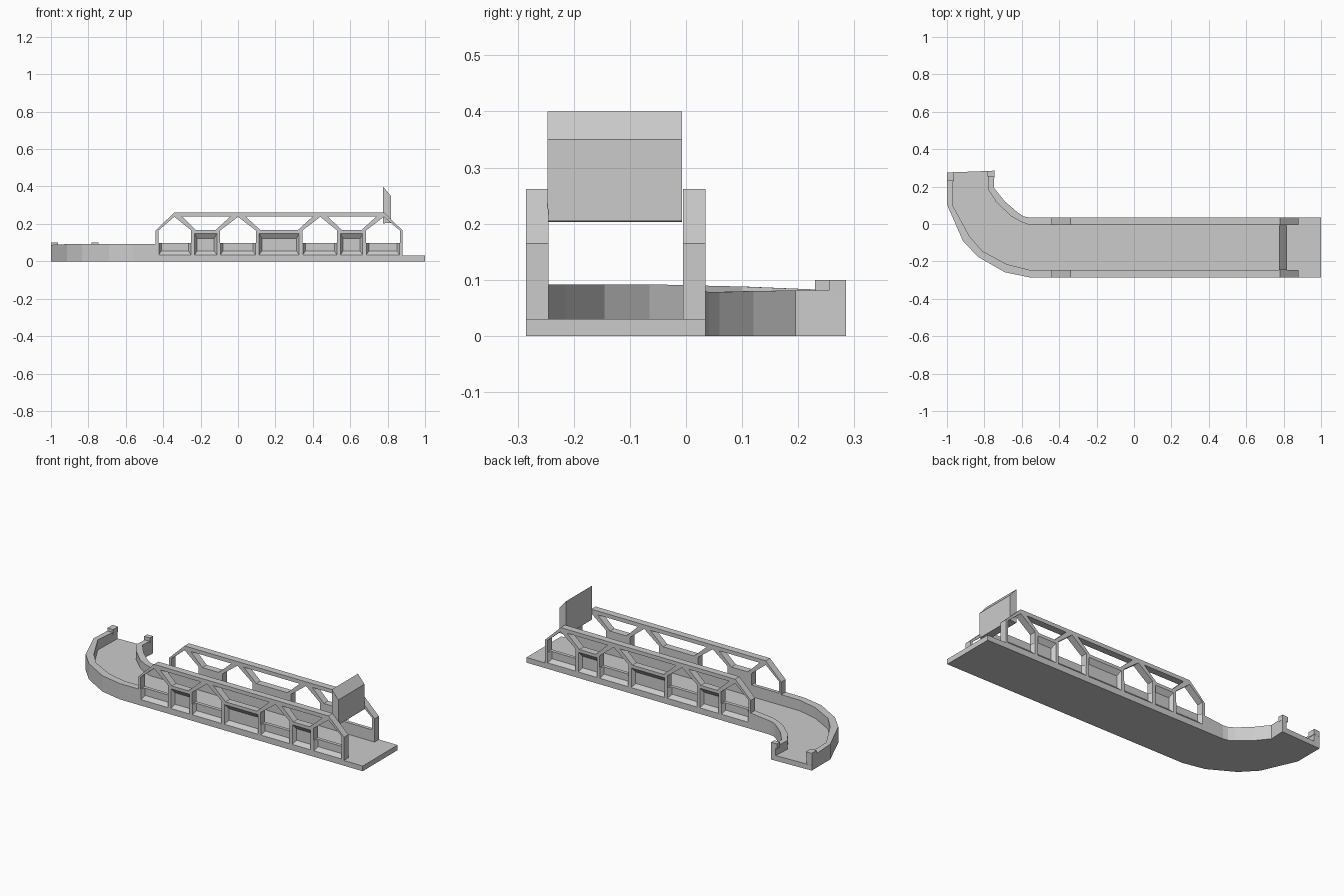
import bpy, bmesh

if "Cube" in bpy.data.objects:
    bpy.data.objects.remove(bpy.data.objects["Cube"])

MID = -0.125   # centre line of the straight span
HALF = 0.16    # half width


def make(name, bm):
    bmesh.ops.recalc_face_normals(bm, faces=bm.faces)
    me = bpy.data.meshes.new(name)
    bm.to_mesh(me)
    bm.free()
    ob = bpy.data.objects.new(name, me)
    bpy.context.collection.objects.link(ob)
    return ob


def loft(bm, a, b):
    """Closed solid between two matching loops of points."""
    va = [bm.verts.new(p) for p in a]
    vb = [bm.verts.new(p) for p in b]
    n = len(a)
    bm.faces.new(va)
    bm.faces.new(vb[::-1])
    for i in range(n):
        bm.faces.new((va[i], vb[i], vb[(i + 1) % n], va[(i + 1) % n]))


def prism_y(bm, pts, y0, y1):
    loft(bm, [(x, y0, z) for x, z in pts], [(x, y1, z) for x, z in pts])


def prism_z(bm, pts, z0, z1):
    loft(bm, [(x, y, z0) for x, y in pts], [(x, y, z1) for x, y in pts])


# Plan outlines of the two kerbs, from the straight part round to the end
outer_out = [(-0.44, -0.285), (-0.56, -0.285), (-0.69, -0.258), (-0.835, -0.175),
             (-0.915, -0.09), (-1, 0.105), (-1, 0.275)]
outer_in = [(-0.44, -0.245), (-0.56, -0.245), (-0.68, -0.215), (-0.81, -0.145),
            (-0.88, -0.065), (-0.97, 0.10), (-0.965, 0.275)]
inner_out = [(-0.44, 0.035), (-0.56, 0.035), (-0.59, 0.041), (-0.62, 0.06),
             (-0.69, 0.12), (-0.75, 0.195), (-0.745, 0.285)]
inner_in = [(-0.44, -0.005), (-0.56, -0.005), (-0.60, 0.01), (-0.655, 0.04),
            (-0.735, 0.115), (-0.78, 0.185), (-0.775, 0.284)]

# Deck
bm = bmesh.new()
prism_z(bm, [(1, -0.285)] + outer_out[1:] + inner_out[:0:-1] + [(1, 0.035)], 0, 0.03)
make("deck", bm)


# Kerbs of the bend
def kerb(name, a, b, heights):
    bm = bmesh.new()
    rings = [[bm.verts.new((*p, 0.03)), bm.verts.new((*p, h)),
              bm.verts.new((*q, h)), bm.verts.new((*q, 0.03))]
             for p, q, h in zip(a, b, heights)]
    for r, s in zip(rings, rings[1:]):
        for i in range(4):
            bm.faces.new((r[i], r[(i + 1) % 4], s[(i + 1) % 4], s[i]))
    bm.faces.new(rings[0])
    bm.faces.new(rings[-1][::-1])
    make(name, bm)


kerb("outer_kerb", outer_out, outer_in, [.092, .092, .092, .092, .092, .088, .081])
kerb("inner_kerb", inner_out, inner_in, [.092, .08, .078, .078, .08, .081, .081])

# End posts
for name, pts in (("outer_end_post", [(-1, .23), (-.963, .23), (-.963, .277), (-1, .275)]),
                  ("inner_end_post", [(-.782, .255), (-.745, .255), (-.745, .285), (-.782, .284)])):
    bm = bmesh.new()
    prism_z(bm, pts, 0.07, 0.1)
    make(name, bm)

# Side truss: solid outline, then cut the openings and recesses
bays = [(-0.425, -0.34, -0.25), (-0.095, 0, 0.095), (0.345, 0.44, 0.53), (0.685, 0.78, 0.865)]
bm = bmesh.new()
prism_y(bm, [(-0.44, 0.03), (-0.44, 0.165), (-0.34, 0.262), (0.78, 0.262),
             (0.88, 0.165), (0.88, 0.03)], -HALF, -HALF + 0.04)
truss = make("side_truss", bm)

openings = bmesh.new()
recesses = bmesh.new()


def recess(x0, x1, z0, z1, top):
    """Shallow tapered recess cut into the outer face."""
    def rect(y, k, zb, zt):
        return [(x0 + k, y, zb), (x1 - k, y, zb), (x1 - k, y, zt), (x0 + k, y, zt)]
    dz = 0.02
    loft(recesses, rect(-HALF - 0.002, 0, z0 - 0.002, z1),
         rect(-HALF + 0.02, 0.015, z0 + dz, top))


for a, c, b in bays:
    prism_y(openings, [(a, 0.097), (a, 0.165), (c, 0.238), (b, 0.165), (b, 0.097)],
            -HALF - 0.05, -HALF + 0.09)
    recess(a, b, 0.035, 0.12, 0.12)
for (_, c0, b0), (a1, c1, _) in zip(bays, bays[1:]):
    prism_y(openings, [(c0 + 0.04, 0.24), (c1 - 0.04, 0.24), (a1 - 0.025, 0.167),
                       (b0 + 0.025, 0.167)], -HALF - 0.05, -HALF + 0.09)
    recess(b0 + 0.017, a1 - 0.017, 0.035, 0.152, 0.122)

bpy.context.view_layer.objects.active = truss
for name, cut in (("opening_cutter", openings), ("recess_cutter", recesses)):
    cutter = make(name, cut)
    mod = truss.modifiers.new(name, 'BOOLEAN')
    mod.operation = 'DIFFERENCE'
    mod.solver = 'EXACT'
    mod.object = cutter
    bpy.ops.object.modifier_apply(modifier=name)
    bpy.data.objects.remove(cutter, do_unlink=True)
truss.location.y = MID
mirror = truss.modifiers.new("mirror", 'MIRROR')
mirror.use_axis = (False, True, False)

# Raised gate between the trusses
bm = bmesh.new()
prism_y(bm, [(0.775, 0.203), (0.775, 0.4), (0.817, 0.35), (0.817, 0.205)], -0.247, -0.007)
make("raised_gate", bm)
